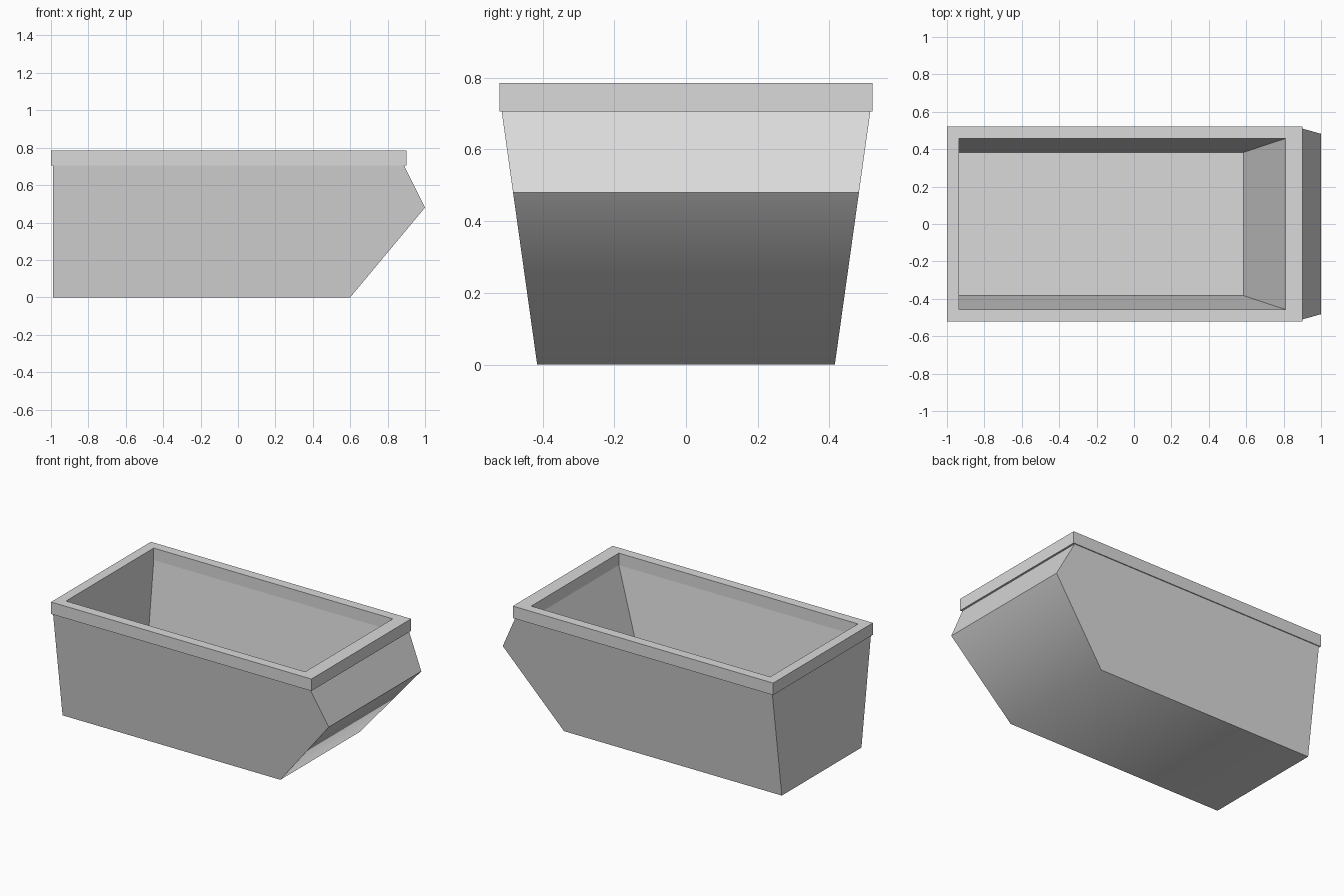
import bpy, bmesh
from math import radians

cube = bpy.data.objects.get("Cube")
if cube:
    bpy.data.objects.remove(cube, do_unlink=True)

# Single plain grey material
GREY = (0.7, 0.7, 0.7, 1.0)
grey = bpy.data.materials.new("plain_grey")
grey.use_nodes = True
grey.diffuse_color = GREY
grey.node_tree.nodes["Principled BSDF"].inputs["Base Color"].default_value = GREY

RIM_BOTTOM, RIM_TOP = 0.706, 0.785
FLOOR = 0.08


def rectangle(x0, x1, half_y, z):
    return [(x0, -half_y, z), (x1, -half_y, z), (x1, half_y, z), (x0, half_y, z)]


def bridge(bm, a, b):
    """Join two matching rings of vertices with quads."""
    n = len(a)
    for i in range(n):
        j = (i + 1) % n
        bm.faces.new((a[i], a[j], b[j], b[i]))


def finish(name, bm):
    bmesh.ops.recalc_face_normals(bm, faces=bm.faces[:])
    mesh = bpy.data.meshes.new(name)
    bm.to_mesh(mesh)
    bm.free()
    mesh.materials.append(grey)
    obj = bpy.data.objects.new(name, mesh)
    bpy.context.collection.objects.link(obj)
    return obj


# Hull: side profile with a pointed end, sides flaring outward, open at the top
profile = [(0.887, RIM_BOTTOM), (1.0, 0.48), (0.6, 0), (-0.99, 0), (-0.99, RIM_BOTTOM)]
bm = bmesh.new()
near, far = [[bm.verts.new((x, s * (0.415 + 0.14 * z), z)) for x, z in profile]
             for s in (-1, 1)]
bm.faces.new(near)
bm.faces.new(far)
for i in range(len(profile) - 1):
    bm.faces.new((near[i], near[i + 1], far[i + 1], far[i]))

# Hollow of the hull: tapering walls down to the floor
lip = [near[-1], near[0], far[0], far[-1]]
mouth = [bm.verts.new(p) for p in rectangle(-0.935, 0.81, 0.457, RIM_BOTTOM)]
floor = [bm.verts.new(p) for p in rectangle(-0.935, 0.585, 0.383, FLOOR)]
bridge(bm, lip, mouth)
bridge(bm, mouth, floor)
bm.faces.new(floor)
hull = finish("hull", bm)

# Rim: rectangular frame overhanging the hull
bm = bmesh.new()
rings = [[bm.verts.new(p) for p in ring] for ring in (
    rectangle(-1.0, 0.9, 0.52, RIM_BOTTOM),
    rectangle(-1.0, 0.9, 0.52, RIM_TOP),
    rectangle(-0.935, 0.81, 0.457, RIM_TOP),
    rectangle(-0.935, 0.81, 0.457, RIM_BOTTOM))]
for a, b in zip(rings, rings[1:] + rings[:1]):
    bridge(bm, a, b)
finish("rim", bm)

# Soft bend between the underside and the sloped end, all other edges sharp
bpy.ops.object.select_all(action='DESELECT')
hull.select_set(True)
bpy.context.view_layer.objects.active = hull
bpy.ops.object.shade_smooth_by_angle(angle=radians(55))
